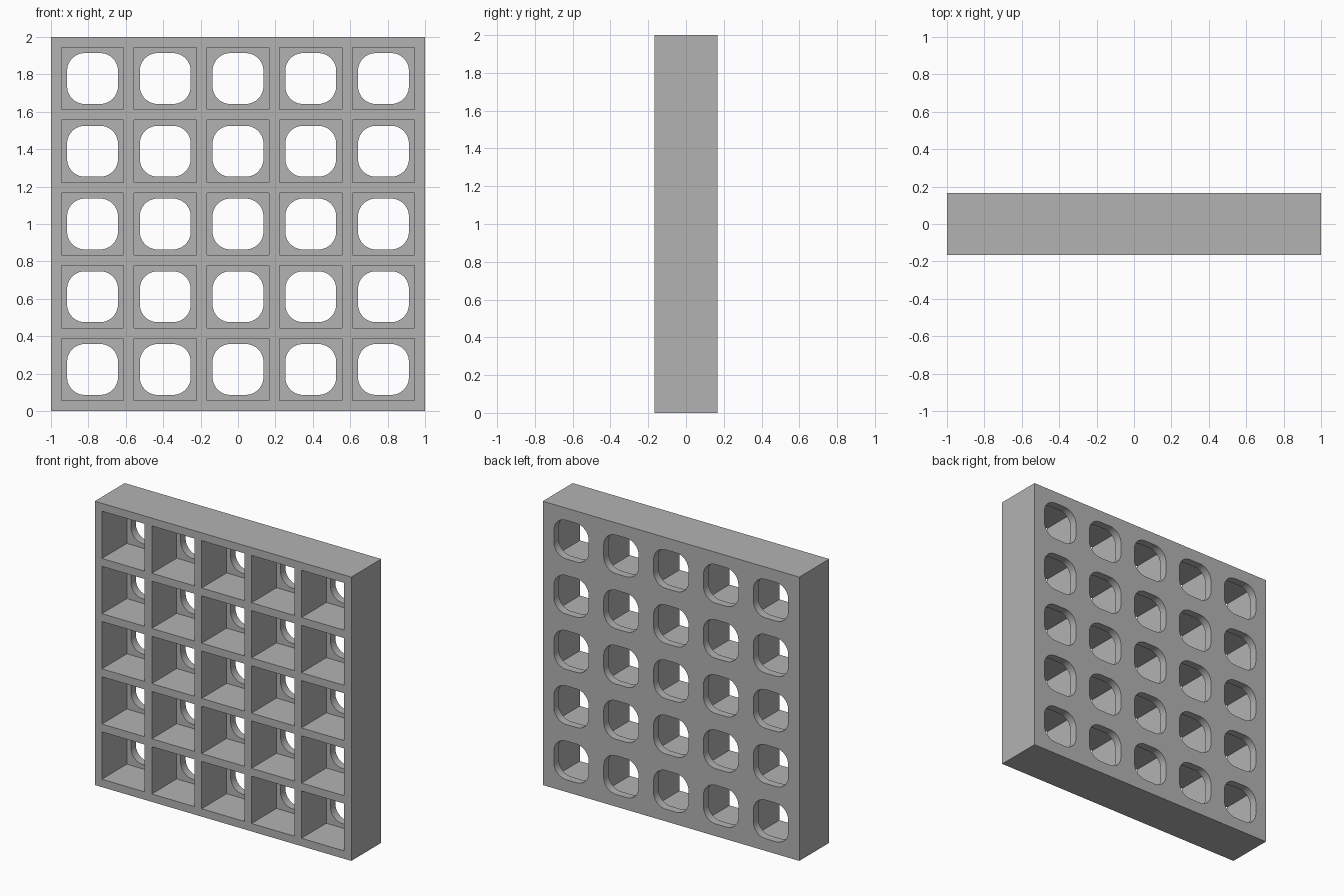
import bpy
import bmesh
import math
from mathutils import Matrix, Vector

default = bpy.data.objects.get("Cube")
if default:
    bpy.data.objects.remove(default, do_unlink=True)

# Everything is a multiple of the wall thickness
COUNT = 5
WALL = 2 / 36
CELL = 6 * WALL
DEPTH = 6 * WALL
PITCH = CELL + WALL
BACK = DEPTH / 2
HOLE_HALF = 0.136
HOLE_RADIUS = 0.095
ARC_STEPS = 10

centres = [(i - (COUNT - 1) / 2) * PITCH for i in range(COUNT)]


def make_object(name, bm):
    bmesh.ops.recalc_face_normals(bm, faces=bm.faces)
    mesh = bpy.data.meshes.new(name)
    bm.to_mesh(mesh)
    bm.free()
    obj = bpy.data.objects.new(name, mesh)
    bpy.context.collection.objects.link(obj)
    return obj


def add_box(bm, x, z, width, height, y0, y1):
    place = Matrix.Translation((x, (y0 + y1) / 2, z))
    size = Matrix.Diagonal((width, y1 - y0, height, 1))
    bmesh.ops.create_cube(bm, size=1, matrix=place @ size)


def add_rounded_prism(bm, x, z, half, radius, y0, y1):
    inner = half - radius
    corners = [(1, 1), (-1, 1), (-1, -1), (1, -1)]
    verts = []
    for quarter, (sx, sz) in enumerate(corners):
        for step in range(ARC_STEPS + 1):
            a = (quarter + step / ARC_STEPS) * math.pi / 2
            verts.append(bm.verts.new((x + sx * inner + radius * math.cos(a), y0,
                                       z + sz * inner + radius * math.sin(a))))
    face = bm.faces.new(verts)
    result = bmesh.ops.extrude_face_region(bm, geom=[face], use_keep_orig=True)
    moved = [v for v in result["geom"] if isinstance(v, bmesh.types.BMVert)]
    bmesh.ops.translate(bm, verts=moved, vec=Vector((0, y1 - y0, 0)))


# Solid block
bm = bmesh.new()
add_box(bm, 0, 1, 2, 2, -BACK, BACK)
panel = make_object("lattice_panel", bm)

# Square pockets open at the front, rounded holes through the back plate
pockets, holes = bmesh.new(), bmesh.new()
for x in centres:
    for z in centres:
        add_box(pockets, x, z + 1, CELL, CELL, -BACK - WALL, BACK - WALL)
        add_rounded_prism(holes, x, z + 1, HOLE_HALF, HOLE_RADIUS,
                          BACK - 2 * WALL, BACK + WALL)
cutters = [make_object("pocket_cutter", pockets), make_object("hole_cutter", holes)]

bpy.context.view_layer.objects.active = panel
for cutter in cutters:
    cutter.hide_render = True
    mod = panel.modifiers.new(cutter.name, "BOOLEAN")
    mod.operation = "DIFFERENCE"
    mod.solver = "EXACT"
    mod.object = cutter
    bpy.ops.object.modifier_apply(modifier=mod.name)
for cutter in cutters:
    bpy.data.objects.remove(cutter, do_unlink=True)

# Plain grey finish
grey = bpy.data.materials.new("plain_grey")
grey.use_nodes = True
colour = (0.45, 0.45, 0.45, 1)
grey.diffuse_color = colour
grey.node_tree.nodes["Principled BSDF"].inputs["Base Color"].default_value = colour
panel.data.materials.clear()
panel.data.materials.append(grey)

# Smooth hole corners, crisp edges elsewhere
bpy.ops.object.select_all(action="DESELECT")
panel.select_set(True)
bpy.ops.object.shade_smooth_by_angle(angle=math.radians(30))
